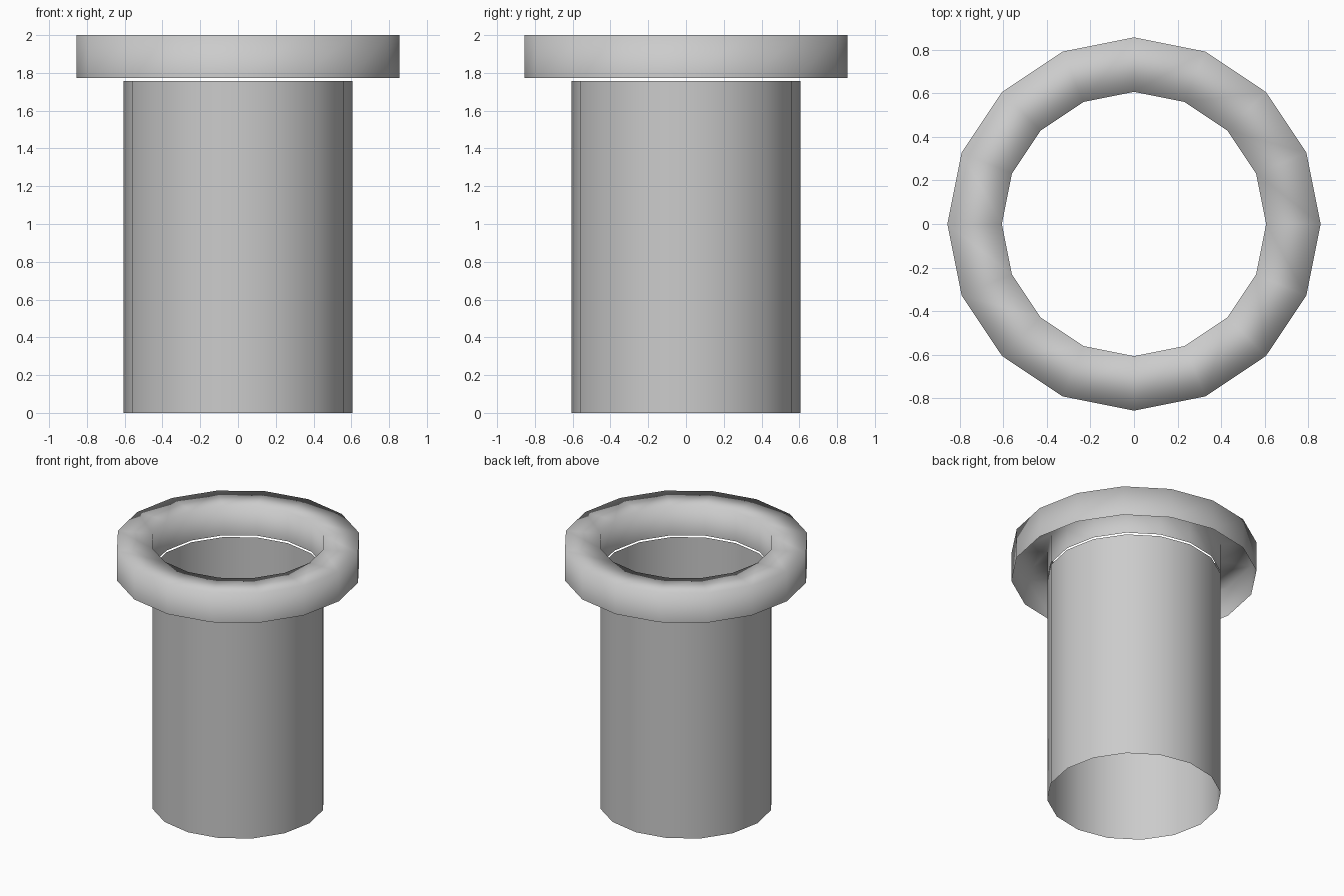
import bpy, bmesh
from math import cos, sin, tau

if "Cube" in bpy.data.objects:
    bpy.data.objects.remove(bpy.data.objects["Cube"])

SIDES = 16


def lathe(name, profile):
    """Revolve an open (radius, z) profile into a single-walled shell."""
    bm = bmesh.new()
    rings = [[bm.verts.new((r * cos(tau * i / SIDES), r * sin(tau * i / SIDES), z))
              for i in range(SIDES)] for r, z in profile]
    for low, high in zip(rings, rings[1:]):
        for i in range(SIDES):
            j = (i + 1) % SIDES
            face = bm.faces.new((low[i], low[j], high[j], high[i]))
            face.smooth = True
    mesh = bpy.data.meshes.new(name)
    bm.to_mesh(mesh)
    bm.free()
    obj = bpy.data.objects.new(name, mesh)
    bpy.context.collection.objects.link(obj)
    return obj


# Open tube
lathe("pipe_body", [(0.606, 0.0), (0.606, 1.758)])

# Flange: outer wall, top ring and inner wall, open underneath
lathe("pipe_rim", [(0.856, 1.772), (0.856, 2.0), (0.606, 2.0), (0.606, 1.772)])
